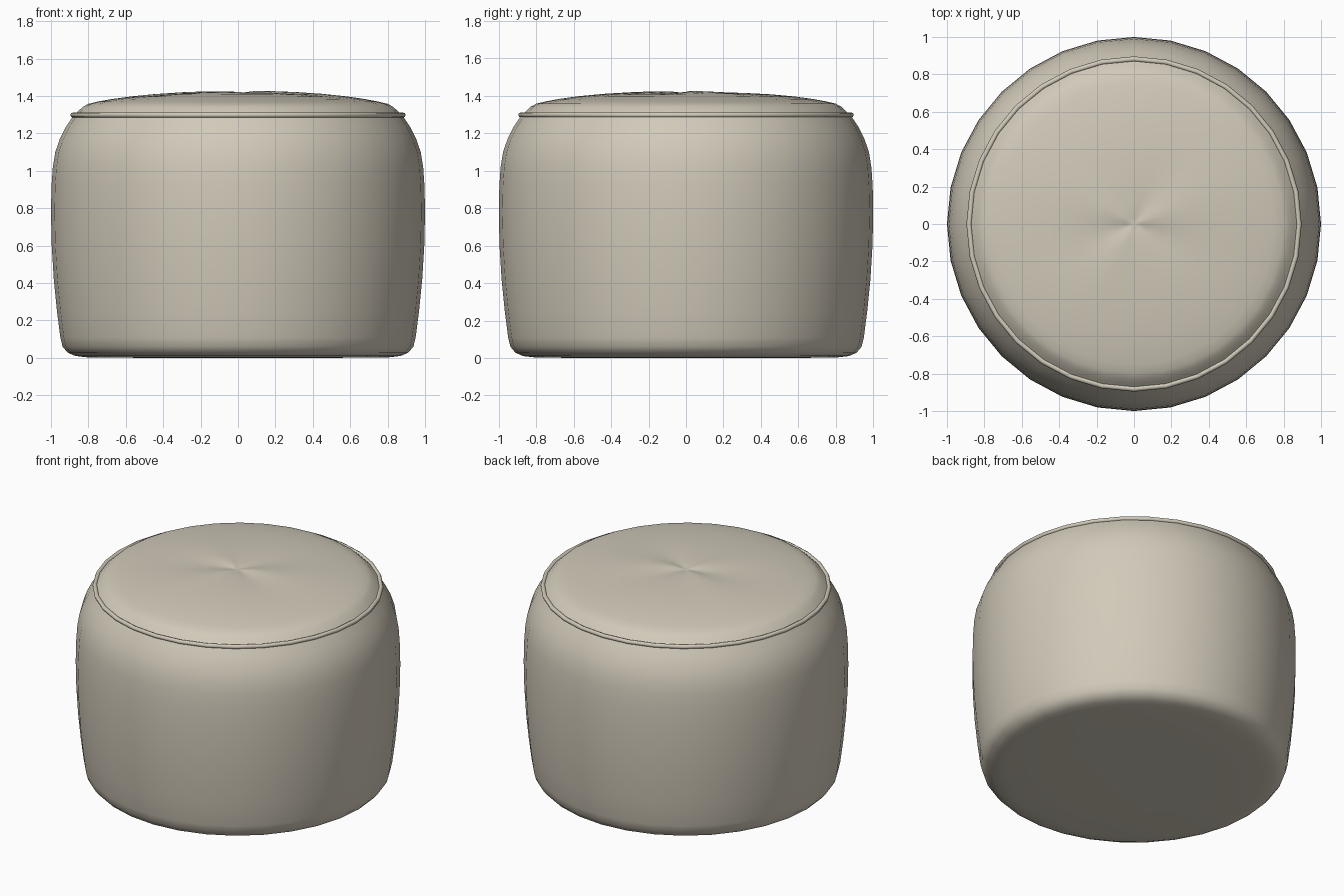
import bpy
import bmesh
from math import sin, cos, pi

cube = bpy.data.objects.get("Cube")
if cube:
    bpy.data.objects.remove(cube)

SIDES = 32

fabric = bpy.data.materials.new("beige fabric")
fabric.use_nodes = True
fabric.diffuse_color = (0.64, 0.59, 0.49, 1)
fabric.node_tree.nodes["Principled BSDF"].inputs["Base Color"].default_value = fabric.diffuse_color


def lathe(name, profile, closed=False, ripple=0.0):
    """Spin (radius, height) points about z; zero radius makes a pole."""
    bm = bmesh.new()
    rings = []
    for r, z in profile:
        if r == 0:
            rings.append([bm.verts.new((0, 0, z))] * SIDES)
            continue
        ring = []
        for i in range(SIDES):
            a = 2 * pi * i / SIDES
            # soft pleats fade out toward the seam
            fade = max(0, 1 - r / 0.75) * min(1, r / 0.1)
            dz = ripple * fade * (sin(3 * a + 0.5) + 0.6 * sin(5 * a))
            ring.append(bm.verts.new((r * cos(a), r * sin(a), z + dz)))
        rings.append(ring)
    pairs = list(zip(rings, rings[1:]))
    if closed:
        pairs.append((rings[-1], rings[0]))
    for low, high in pairs:
        for i in range(SIDES):
            j = (i + 1) % SIDES
            corners = dict.fromkeys((low[i], low[j], high[j], high[i]))
            bm.faces.new(list(corners))
    bmesh.ops.recalc_face_normals(bm, faces=bm.faces)
    mesh = bpy.data.meshes.new(name)
    bm.to_mesh(mesh)
    bm.free()
    mesh.materials.append(fabric)
    mesh.shade_smooth()
    obj = bpy.data.objects.new(name, mesh)
    bpy.context.collection.objects.link(obj)
    return obj


# Bulging padded side with a rounded bottom edge
lathe("body", [
    (0, 0), (0.5, 0), (0.8, 0.002), (0.87, 0.01), (0.91, 0.027), (0.938, 0.06),
    (0.95, 0.11), (0.968, 0.25), (0.985, 0.42), (0.996, 0.6), (1.0, 0.78),
    (0.997, 0.92), (0.99, 1.02), (0.977, 1.1), (0.953, 1.17), (0.92, 1.235),
    (0.88, 1.295)])

# Domed seat cushion with a gently gathered centre
lathe("seat_cushion", [
    (0.88, 1.295), (0.855, 1.318), (0.83, 1.342), (0.8, 1.358), (0.75, 1.37),
    (0.68, 1.383), (0.58, 1.397), (0.45, 1.409), (0.32, 1.416), (0.2, 1.419),
    (0.1, 1.419), (0.04, 1.416), (0, 1.41)], ripple=0.006)

# Piping along the seam
lathe("seam_piping", [
    (0.882 + 0.014 * cos(2 * pi * k / 8), 1.298 + 0.014 * sin(2 * pi * k / 8))
    for k in range(8)], closed=True)
